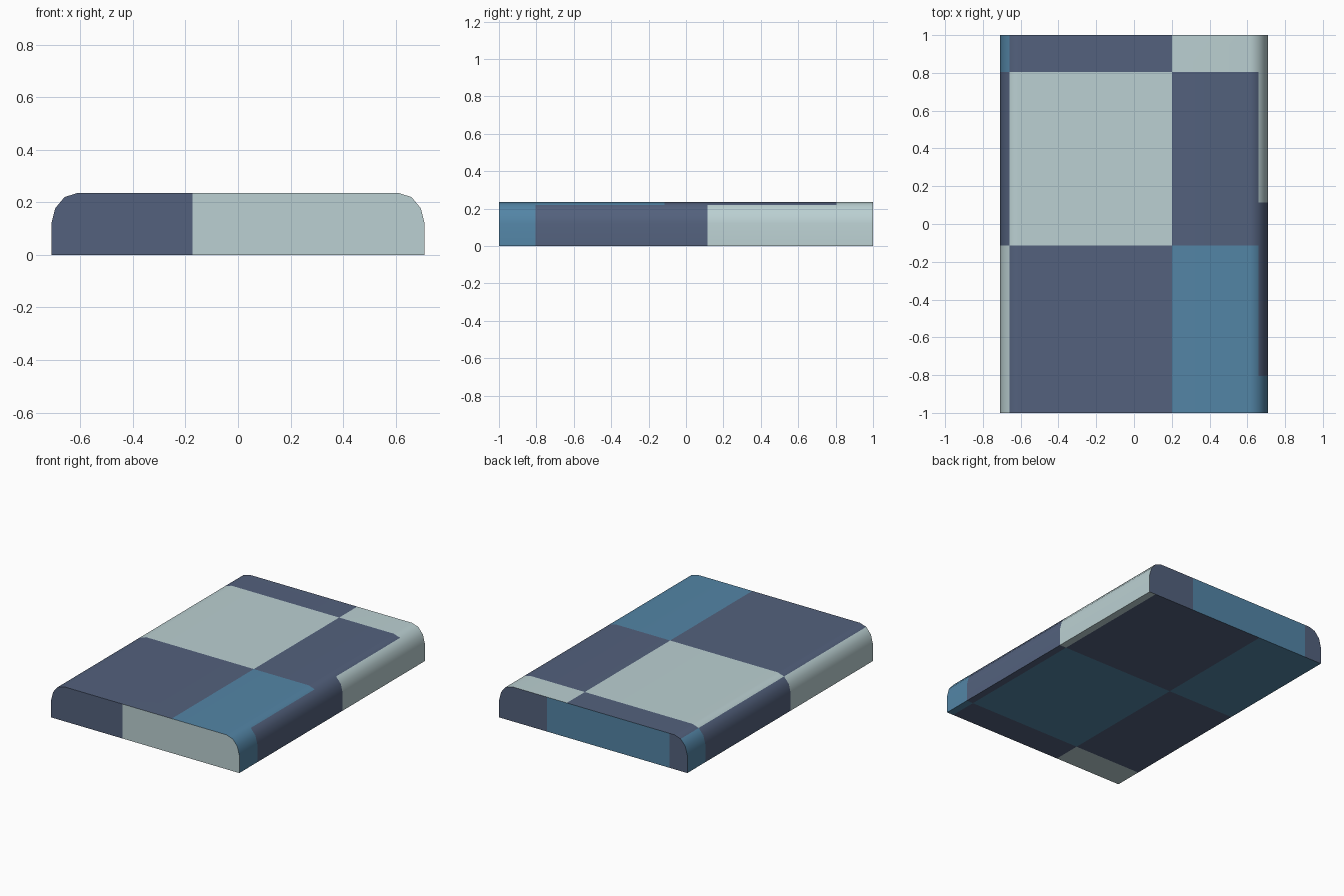
import bpy, bmesh, math
from mathutils import Vector

if "Cube" in bpy.data.objects:
    bpy.data.objects.remove(bpy.data.objects["Cube"])


def material(name, rgb):
    # sRGB 0-255 to linear
    lin = [((c / 255 + 0.055) / 1.055) ** 2.4 for c in rgb]
    m = bpy.data.materials.new(name)
    m.diffuse_color = (*lin, 1)
    m.use_nodes = True
    m.node_tree.nodes["Principled BSDF"].inputs["Base Color"].default_value = m.diffuse_color
    return m


CREAM, DARK, TEAL = 0, 1, 2
mats = [material("pale grey green", (187, 208, 210)),
        material("slate blue", (83, 97, 125)),
        material("mid blue", (83, 133, 166))]

HX, HY, H = 0.71, 1.0, 0.235
EDGE, XS, Y1, Y2 = 0.66, 0.2, 0.115, 0.805

# Slab cross-section with rounded upper edges, extruded along y
half = [(HX, 0), (HX, 0.12), (0.695, 0.178), (EDGE, 0.22), (0.612, H)]
profile = half + [(-x, z) for x, z in reversed(half)]
bm = bmesh.new()
front = bm.faces.new([bm.verts.new((x, -HY, z)) for x, z in profile])
ext = bmesh.ops.extrude_face_region(bm, geom=[front], use_keep_orig=True)
back = [v for v in ext["geom"] if isinstance(v, bmesh.types.BMVert)]
bmesh.ops.translate(bm, verts=back, vec=(0, 2 * HY, 0))
bmesh.ops.recalc_face_normals(bm, faces=bm.faces)


def cut(rule, axis, values):
    # split only the faces that match the rule
    for v in values:
        co, no = Vector((0, 0, 0)), Vector((0, 0, 0))
        co[axis], no[axis] = v, 1
        bm.normal_update()
        faces = [f for f in bm.faces if rule(f.normal)]
        edges = {e for f in faces for e in f.edges}
        verts = {w for f in faces for w in f.verts}
        bmesh.ops.bisect_plane(bm, geom=faces + list(edges) + list(verts),
                               plane_co=co, plane_no=no, dist=1e-5)


# Patch boundaries
cut(lambda n: abs(n.y) < 0.5, 1, (-Y2, -Y1, Y1, Y2))
cut(lambda n: n.z > 0.99, 0, (XS,))
cut(lambda n: n.z < -0.99, 0, (-XS, EDGE))
cut(lambda n: n.y < -0.5, 0, (-0.173,))
cut(lambda n: n.y > 0.5, 0, (-0.577, 0.35))


def side_colour(y):
    return CREAM if y > Y1 else DARK if y > -Y2 else TEAL


def colour(c, n):
    if n.y < -0.5:                                   # front end
        return DARK if c.x < -0.173 else CREAM
    if n.y > 0.5:                                    # back end
        return TEAL if -0.577 < c.x < 0.35 else DARK
    if n.z < -0.9:                                   # underside
        if c.x > EDGE:
            return side_colour(c.y)
        if c.x > -XS:
            return TEAL if -Y2 < c.y < Y1 else DARK
        return CREAM if c.y < -Y2 else DARK if c.y < Y1 else TEAL
    if abs(c.x) > EDGE:                              # long sides
        return side_colour(c.y if c.x > 0 else -c.y)
    if c.x < XS:                                     # top, left columns
        return CREAM if -Y1 < c.y < Y2 else DARK
    return CREAM if c.y > Y2 else DARK if c.y > -Y1 else TEAL


bm.normal_update()
for f in bm.faces:
    f.material_index = colour(f.calc_center_median(), f.normal)

me = bpy.data.meshes.new("rounded_slab")
bm.to_mesh(me)
bm.free()
for m in mats:
    me.materials.append(m)
slab = bpy.data.objects.new("rounded_slab", me)
bpy.context.collection.objects.link(slab)

# Smooth rounded edges, flat large faces
bpy.context.view_layer.objects.active = slab
slab.select_set(True)
bpy.ops.object.shade_smooth_by_angle(angle=math.radians(40))
wn = slab.modifiers.new("weighted_normals", 'WEIGHTED_NORMAL')
wn.keep_sharp = True
